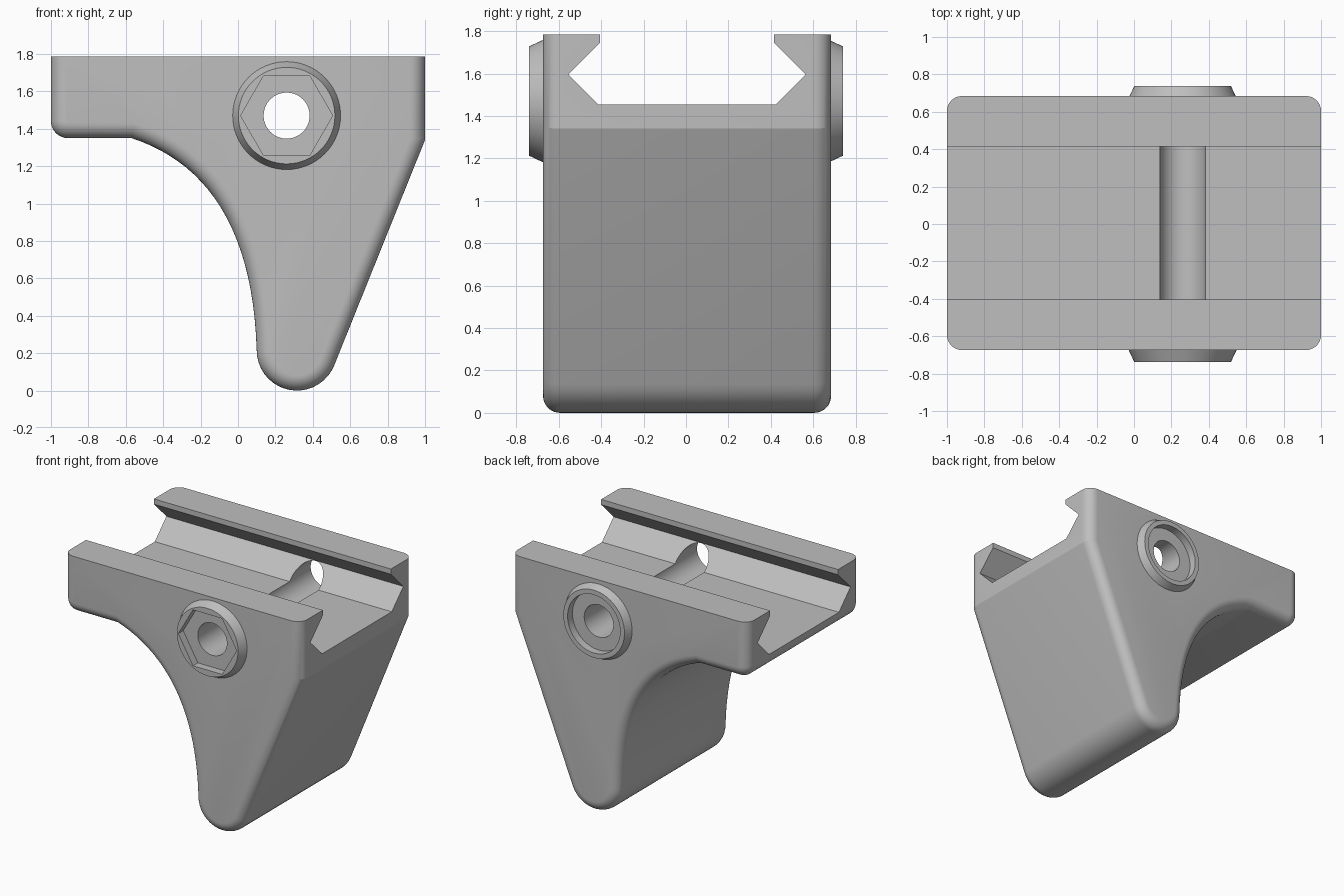
import bpy, bmesh, math
from mathutils import Vector, Matrix

cube = bpy.data.objects.get("Cube")
if cube:
    bpy.data.objects.remove(cube, do_unlink=True)

grey = bpy.data.materials.new("plain grey")
grey.use_nodes = True
colour = (0.52, 0.52, 0.52, 1)
grey.diffuse_color = colour
grey.node_tree.nodes["Principled BSDF"].inputs["Base Color"].default_value = colour

HALF, SHIFT, TOP = 0.679, 0.005, 1.785   # half width, sideways offset, deck height
HOLE_X, HOLE_Z = 0.26, 1.47


def finish(name, bm):
    bmesh.ops.recalc_face_normals(bm, faces=bm.faces[:])
    mesh = bpy.data.meshes.new(name)
    bm.to_mesh(mesh)
    bm.free()
    mesh.materials.append(grey)
    obj = bpy.data.objects.new(name, mesh)
    bpy.context.collection.objects.link(obj)
    return obj


def prism(points, push):
    """Closed 3D outline swept along a vector."""
    bm = bmesh.new()
    face = bm.faces.new([bm.verts.new(p) for p in points])
    new = bmesh.ops.extrude_face_region(bm, geom=[face])["geom"]
    moved = [v for v in new if isinstance(v, bmesh.types.BMVert)]
    bmesh.ops.translate(bm, verts=moved, vec=push)
    return bm


def arc(cx, cz, r, start, end, steps):
    angles = [math.radians(start + (end - start) * i / steps) for i in range(steps + 1)]
    return [(cx + r * math.cos(a), cz + r * math.sin(a)) for a in angles]


def bezier(a, b, c, d, steps):
    a, b, c, d = map(Vector, (a, b, c, d))
    out = []
    for i in range(steps):
        t = i / steps
        u = 1 - t
        out.append(tuple(a * u**3 + b * 3 * u * u * t + c * 3 * u * t * t + d * t**3))
    return out


def round_bar(name, r1, r2, y1, y2, sides=64):
    """Solid around the bolt axis from y1 (radius r1) to y2 (radius r2)."""
    bm = bmesh.new()
    place = Matrix.Translation((HOLE_X, (y1 + y2) / 2, HOLE_Z)) @ Matrix.Rotation(-math.pi / 2, 4, "X")
    bmesh.ops.create_cone(bm, cap_ends=True, segments=sides, radius1=r1, radius2=r2,
                          depth=y2 - y1, matrix=place)
    return finish(name, bm)


def combine(target, tool, operation):
    mod = target.modifiers.new(tool.name, "BOOLEAN")
    mod.object, mod.operation, mod.solver = tool, operation, "EXACT"
    bpy.context.view_layer.objects.active = target
    bpy.ops.object.modifier_apply(modifier=mod.name)
    bpy.data.objects.remove(tool, do_unlink=True)


# Body: side outline with swept front and tapered rear, swept across the width
outline = [(-1, TOP)]
outline += arc(-0.91, 1.44, 0.09, 180, 270, 8)
outline += bezier((-0.57, 1.35), (-0.17, 1.22), (0.08, 0.87), (0.1, 0.215), 22)
outline += arc(0.315, 0.215, 0.215, 180, 338, 18)
outline += [(1, 1.34), (1, TOP)]
bm = prism([(x, SHIFT - HALF, z) for x, z in outline], (0, 2 * HALF, 0))

# Round both side rims everywhere except along the deck
rims = [e for e in bm.edges
        if abs(e.verts[0].co.y - e.verts[1].co.y) < 1e-4
        and min(v.co.z for v in e.verts) < TOP - 0.01]
bmesh.ops.bevel(bm, geom=rims, offset=0.08, segments=8, profile=0.5,
                affect="EDGES", clamp_overlap=False)
body = finish("grip_body", bm)

# Bolt bosses on both sides
combine(body, round_bar("front_boss", 0.258, 0.295, -0.739, -0.66), "UNION")
combine(body, round_bar("back_boss", 0.295, 0.258, 0.66, 0.739), "UNION")

# Rail channel with undercut sides
half = [(0.41, 1.9), (0.41, 1.745), (0.56, 1.595), (0.42, 1.455)]
section = half + [(-y, z) for y, z in reversed(half)]
channel = finish("rail_channel", prism([(-1.2, y + SHIFT, z) for y, z in section], (2.4, 0, 0)))
combine(body, channel, "DIFFERENCE")

# Through hole, hexagonal nut pocket at the front, round pocket at the back
combine(body, round_bar("bolt_hole", 0.123, 0.123, -1, 1), "DIFFERENCE")
hexagon = arc(HOLE_X, HOLE_Z, 0.246, 0, 300, 5)
pocket = finish("nut_pocket", prism([(x, -0.9, z) for x, z in hexagon], (0, 0.22, 0)))
combine(body, pocket, "DIFFERENCE")
combine(body, round_bar("head_pocket", 0.222, 0.222, 0.68, 0.9), "DIFFERENCE")

# Smooth rounded surfaces, keep crisp edges
bpy.ops.object.select_all(action="DESELECT")
body.select_set(True)
bpy.context.view_layer.objects.active = body
bpy.ops.object.shade_smooth_by_angle(angle=math.radians(16))
